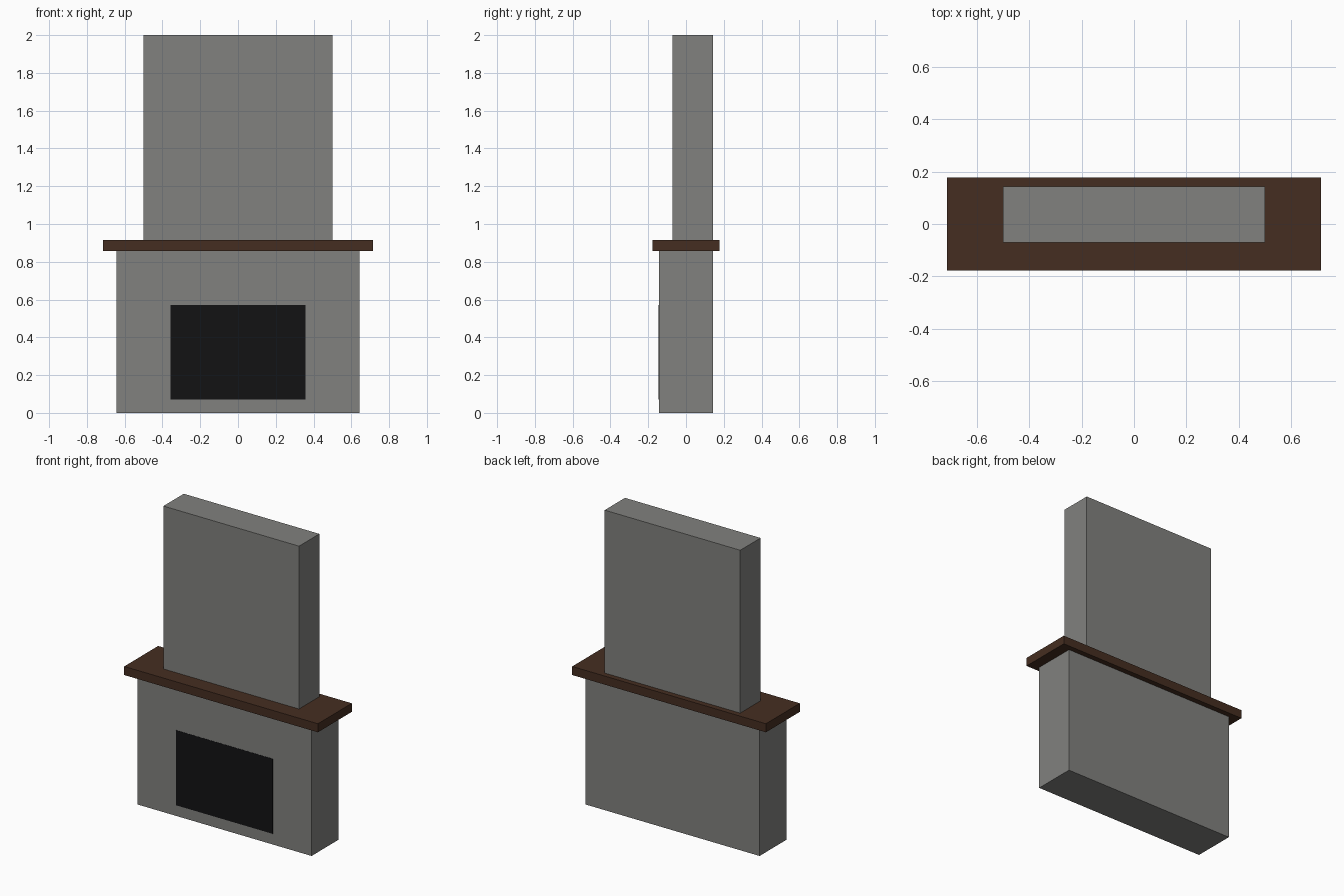
import bpy
import bmesh

if "Cube" in bpy.data.objects:
    bpy.data.objects.remove(bpy.data.objects["Cube"])

S = 2 / 2.8  # design units to a 2 unit tall model


def material(name, rgb):
    mat = bpy.data.materials.new(name)
    mat.diffuse_color = (*rgb, 1)
    mat.use_nodes = True
    mat.node_tree.nodes["Principled BSDF"].inputs["Base Color"].default_value = mat.diffuse_color
    return mat


def block(name, width, y, z, mat=None):
    """Box centred on x, spanning the given (min, max) ranges in y and z."""
    bm = bmesh.new()
    bmesh.ops.create_cube(bm, size=1)
    for v in bm.verts:
        v.co.x *= width * S
        v.co.y = y[v.co.y > 0] * S
        v.co.z = z[v.co.z > 0] * S
    mesh = bpy.data.meshes.new(name)
    bm.to_mesh(mesh)
    bm.free()
    if mat:
        mesh.materials.append(mat)
    obj = bpy.data.objects.new(name, mesh)
    bpy.context.collection.objects.link(obj)
    return obj


stone = material("stone", (0.22, 0.22, 0.21))
wood = material("dark_wood", (0.06, 0.027, 0.015))
soot = material("soot", (0.006, 0.006, 0.007))

# Surround and chimney breast share the same back plane
block("surround", 1.8, (-0.2, 0.2), (0, 1.2), stone)
block("chimney_breast", 1.4, (-0.1, 0.2), (1.28, 2.8), stone)

# Overhanging mantel shelf
block("mantel_shelf", 2.0, (-0.25, 0.25), (1.2, 1.28), wood)

# Firebox panel, sunk into the surround and barely proud of its face
block("firebox", 1.0, (-0.202, -0.1), (0.1, 0.8), soot)
